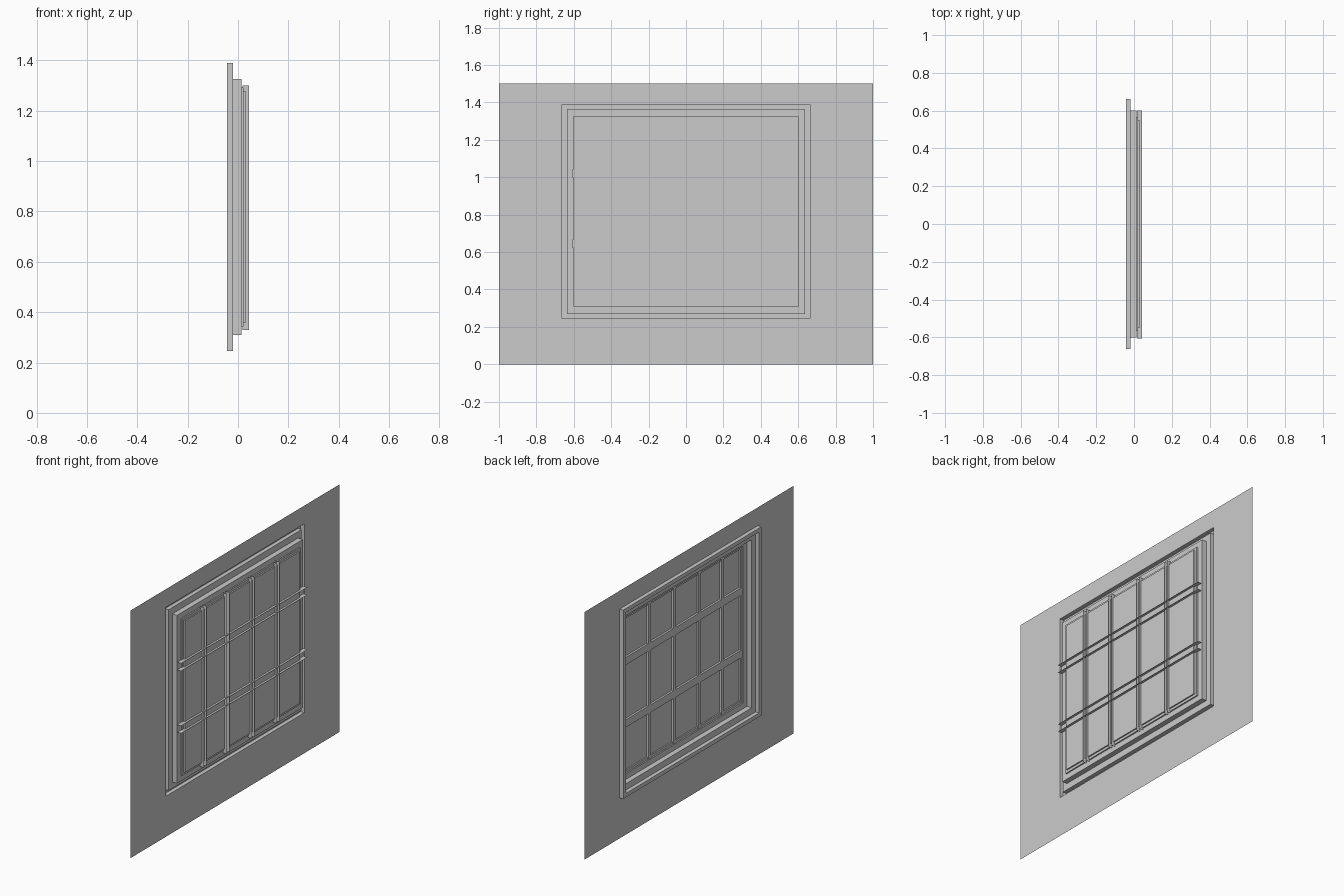
import bpy
import bmesh

cube = bpy.data.objects.get("Cube")
if cube:
    bpy.data.objects.remove(cube, do_unlink=True)

# One plain grey for everything
grey = bpy.data.materials.new("plain_grey")
grey.use_nodes = True
grey.diffuse_color = (0.6, 0.6, 0.6, 1)
shader = next(n for n in grey.node_tree.nodes if n.type == "BSDF_PRINCIPLED")
shader.inputs["Base Color"].default_value = (0.6, 0.6, 0.6, 1)

WINDOW_Z = 0.8175        # height of the window centre
WALL_X = -0.019          # wall sheet
BEAD_X = -0.043          # raised face of the trim bead
FRAME_X = 0.013          # back of the recess
STEP_X = 0.021           # sash step
GLASS_X = 0.029          # pane sheet
WEB_X, FLANGE_X = 0.017, 0.043

# Nested rectangles as (half width, half height)
BEAD_OUT = (0.662, 0.572)
BEAD_IN = (0.637, 0.548)
RECESS = (0.602, 0.509)
SASH = (0.566, 0.475)
PANE = (0.55, 0.46)


def finish(name, bm):
    mesh = bpy.data.meshes.new(name)
    bm.to_mesh(mesh)
    bm.free()
    mesh.materials.append(grey)
    obj = bpy.data.objects.new(name, mesh)
    bpy.context.collection.objects.link(obj)
    return obj


def rectangle(bm, x, size, zc=WINDOW_Z):
    hy, hz = size
    corners = ((-1, -1), (1, -1), (1, 1), (-1, 1))
    return [bm.verts.new((x, hy * sy, zc + hz * sz)) for sy, sz in corners]


def stepped_frame(name, steps):
    """Skin consecutive rectangles, each given as (x, size[, centre z])."""
    bm = bmesh.new()
    loops = [rectangle(bm, *s) for s in steps]
    for a, b in zip(loops, loops[1:]):
        for i in range(4):
            j = (i + 1) % 4
            bm.faces.new((a[i], b[i], b[j], a[j]))
    return finish(name, bm)


def channel(name, centre, half, start, end, vertical):
    """Thin open U channel: a web with two flanges facing +x."""
    bm = bmesh.new()
    profile = ((FLANGE_X, -half), (WEB_X, -half), (WEB_X, half), (FLANGE_X, half))
    rows = []
    for along in (start, end):
        rows.append([bm.verts.new((x, centre + o, along) if vertical
                                  else (x, along, centre + o)) for x, o in profile])
    for i in range(3):
        bm.faces.new((rows[0][i], rows[0][i + 1], rows[1][i + 1], rows[1][i]))
    bmesh.ops.recalc_face_normals(bm, faces=bm.faces)
    return finish(name, bm)


# Wall sheet with the window opening
stepped_frame("wall_panel", [(WALL_X, (1.0, 0.75), 0.75), (WALL_X, BEAD_OUT)])

# Hollow trim bead around the opening
stepped_frame("trim_bead", [(WALL_X, BEAD_OUT), (BEAD_X, BEAD_OUT),
                            (BEAD_X, BEAD_IN), (WALL_X, BEAD_IN)])

# Flat border and the recess reveal
stepped_frame("window_recess", [(WALL_X, BEAD_IN), (WALL_X, RECESS),
                                (FRAME_X, RECESS), (FRAME_X, SASH)])

# Stepped sash holding the pane
stepped_frame("sash", [(FRAME_X, SASH), (STEP_X, SASH),
                       (STEP_X, PANE), (GLASS_X, PANE)])

# Pane
pane = bmesh.new()
pane.faces.new(reversed(rectangle(pane, GLASS_X, PANE)))
finish("pane", pane)

# Glazing bars
for n, y in enumerate((-0.376, -0.157, 0.084, 0.325), 1):
    channel(f"vertical_bar_{n}", y, 0.012, 0.33, 1.3, True)
for n, z in enumerate((0.644, 1.022), 1):
    channel(f"horizontal_bar_{n}", z, 0.023, -0.606, 0.602, False)
